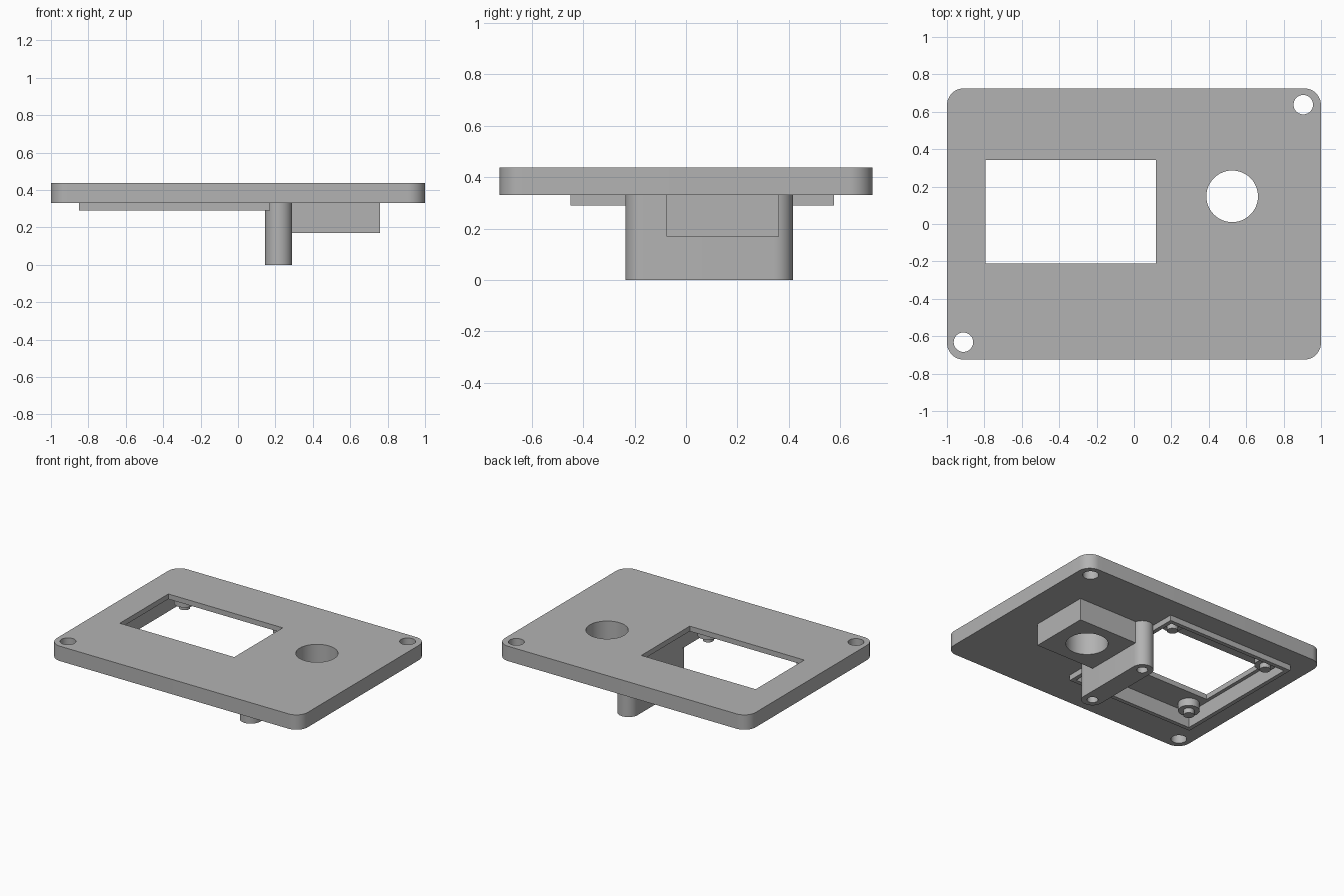
import bpy, bmesh, math

cube = bpy.data.objects.get("Cube")
if cube:
    bpy.data.objects.remove(cube, do_unlink=True)

grey = bpy.data.materials.new("plain grey")
grey.use_nodes = True
colour = (0.45, 0.45, 0.45, 1)
grey.diffuse_color = colour
grey.node_tree.nodes["Principled BSDF"].inputs["Base Color"].default_value = colour


def prism(name, x, y, z, radius=0, steps=12):
    """Upright prism over a rectangle whose corners may be rounded."""
    bm = bmesh.new()
    points = []
    corners = [(x[1], y[1], -1, -1), (x[0], y[1], 1, -1),
               (x[0], y[0], 1, 1), (x[1], y[0], -1, 1)]
    for i, (cx, cy, sx, sy) in enumerate(corners):
        for s in range(steps + 1 if radius else 1):
            a = math.pi / 2 * (i + s / steps)
            points.append((cx + radius * (sx + math.cos(a)),
                           cy + radius * (sy + math.sin(a)), z[0]))
    face = bm.faces.new([bm.verts.new(p) for p in points])
    top = bmesh.ops.extrude_face_region(bm, geom=[face])["geom"]
    bmesh.ops.translate(bm, vec=(0, 0, z[1] - z[0]),
                        verts=[v for v in top if isinstance(v, bmesh.types.BMVert)])
    # merge the doubled points where rounded corners meet
    bmesh.ops.remove_doubles(bm, verts=bm.verts, dist=1e-5)
    bmesh.ops.recalc_face_normals(bm, faces=bm.faces)
    mesh = bpy.data.meshes.new(name)
    bm.to_mesh(mesh)
    bm.free()
    mesh.materials.append(grey)
    ob = bpy.data.objects.new(name, mesh)
    bpy.context.collection.objects.link(ob)
    return ob


def cylinder(name, centre, r, z):
    cx, cy = centre
    return prism(name, (cx - r, cx + r), (cy - r, cy + r), z, r)


def select(ob):
    bpy.ops.object.select_all(action="DESELECT")
    ob.select_set(True)
    bpy.context.view_layer.objects.active = ob


def cut(ob, cutters):
    for cutter in cutters:
        cutter.hide_render = True
        mod = ob.modifiers.new("cut", "BOOLEAN")
        mod.operation = "DIFFERENCE"
        mod.solver = "EXACT"
        mod.object = cutter
        select(ob)
        bpy.ops.object.modifier_apply(modifier=mod.name)
        bpy.data.objects.remove(cutter, do_unlink=True)


def smooth(ob):
    select(ob)
    bpy.ops.object.shade_smooth_by_angle(angle=math.radians(30))


TOP, UNDER, RIM, CEILING = 0.437, 0.33, 0.29, 0.40
THROUGH = (-0.2, 0.8)
knob = (0.525, 0.148)
rim_x, rim_y, wall = (-0.85, 0.17), (-0.45, 0.575), 0.03
inner_x = (rim_x[0] + wall, rim_x[1] - wall)
inner_y = (rim_y[0] + wall, rim_y[1] - wall)

# Cover plate with window, recess behind it, round opening and screw holes
plate = prism("cover_plate", (-1, 1), (-0.725, 0.725), (UNDER, TOP), 0.09)
cut(plate, [prism("recess_cutter", inner_x, inner_y, (0.2, CEILING)),
            prism("window_cutter", (-0.795, 0.117), (-0.21, 0.342), THROUGH),
            cylinder("round_cutter", knob, 0.138, THROUGH),
            cylinder("screw_cutter", (0.905, 0.638), 0.052, THROUGH),
            cylinder("screw_cutter", (-0.912, -0.632), 0.052, THROUGH)])

# Low rim around the recess
rim = prism("recess_rim", rim_x, rim_y, (RIM, UNDER))
cut(rim, [prism("rim_cutter", inner_x, inner_y, THROUGH)])

# Block around the round opening
block = prism("opening_block", (0.29, 0.76), (-0.075, 0.362), (0.17, UNDER))
cut(block, [cylinder("block_cutter", knob, 0.138, THROUGH)])

# Tall support wall with rounded ends and blind holes
support = prism("support_wall", (0.145, 0.29), (-0.236, 0.416), (0, UNDER), 0.0725)
cut(support, [cylinder("blind_cutter", (0.2175, y), 0.036, (-0.1, 0.2))
              for y in (-0.163, 0.343)])

parts = [plate, rim, block, support]

# Stepped locating bosses in the recess corners
for x, side in ((-0.74, "right"), (0.05, "left")):
    for y, end in ((-0.325, "front"), (0.45, "back")):
        parts.append(cylinder(f"boss_{end}_{side}", (x, y), 0.07, (0.345, CEILING)))
        parts.append(cylinder(f"boss_pin_{end}_{side}", (x, y), 0.036, (0.31, 0.345)))

for part in parts:
    smooth(part)
